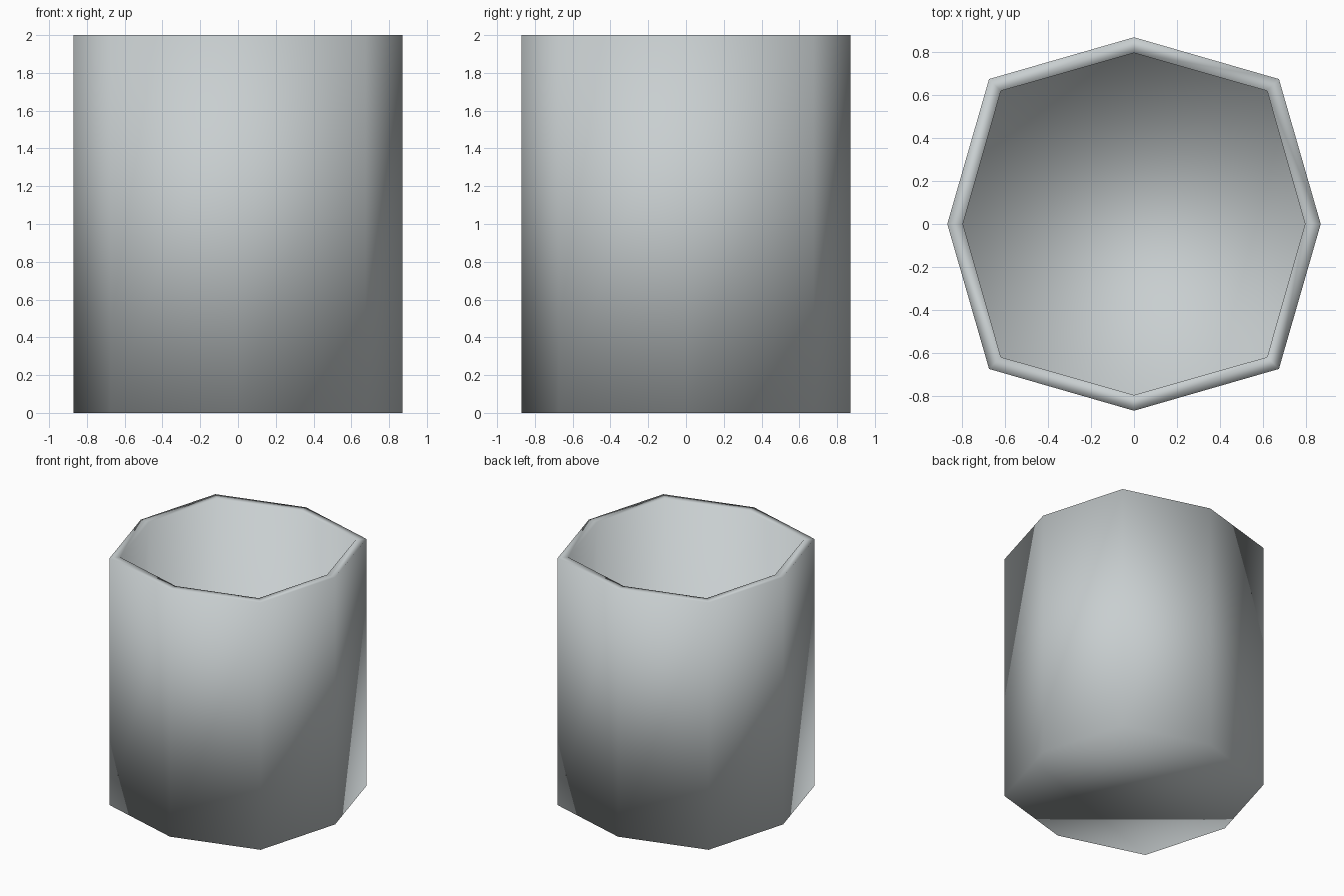
import bpy, bmesh, math

if "Cube" in bpy.data.objects:
    bpy.data.objects.remove(bpy.data.objects["Cube"])

# Single pale grey colour
mat = bpy.data.materials.new("pale grey")
mat.diffuse_color = (0.58, 0.62, 0.63, 1)
mat.use_nodes = True
mat.node_tree.nodes["Principled BSDF"].inputs["Base Color"].default_value = mat.diffuse_color

bm = bmesh.new()


def ring(r_axis, r_diag, z):
    """Eight corners; axis corners sit closer in than the diagonal ones."""
    out = []
    for i in range(8):
        r = r_diag if i % 2 else r_axis
        a = math.pi / 4 * i
        out.append(bm.verts.new((r * math.cos(a), r * math.sin(a), z)))
    return out


# Profile: outer base, outer rim, inner rim, inner floor
rings = [ring(*p) for p in ((0.87, 0.955, 0), (0.87, 0.955, 2),
                            (0.797, 0.877, 2), (0.797, 0.877, 0.07))]
for lo, hi in zip(rings, rings[1:]):
    for i in range(8):
        j = (i + 1) % 8
        bm.faces.new((lo[i], lo[j], hi[j], hi[i]))

# Underside and inside floor
bm.faces.new(rings[0][::-1])
bm.faces.new(rings[-1])
bmesh.ops.recalc_face_normals(bm, faces=bm.faces)
for f in bm.faces:
    f.smooth = True  # original is smooth over every edge

mesh = bpy.data.meshes.new("octagonal_cup")
bm.to_mesh(mesh)
bm.free()
mesh.materials.append(mat)
cup = bpy.data.objects.new("octagonal_cup", mesh)
bpy.context.collection.objects.link(cup)
